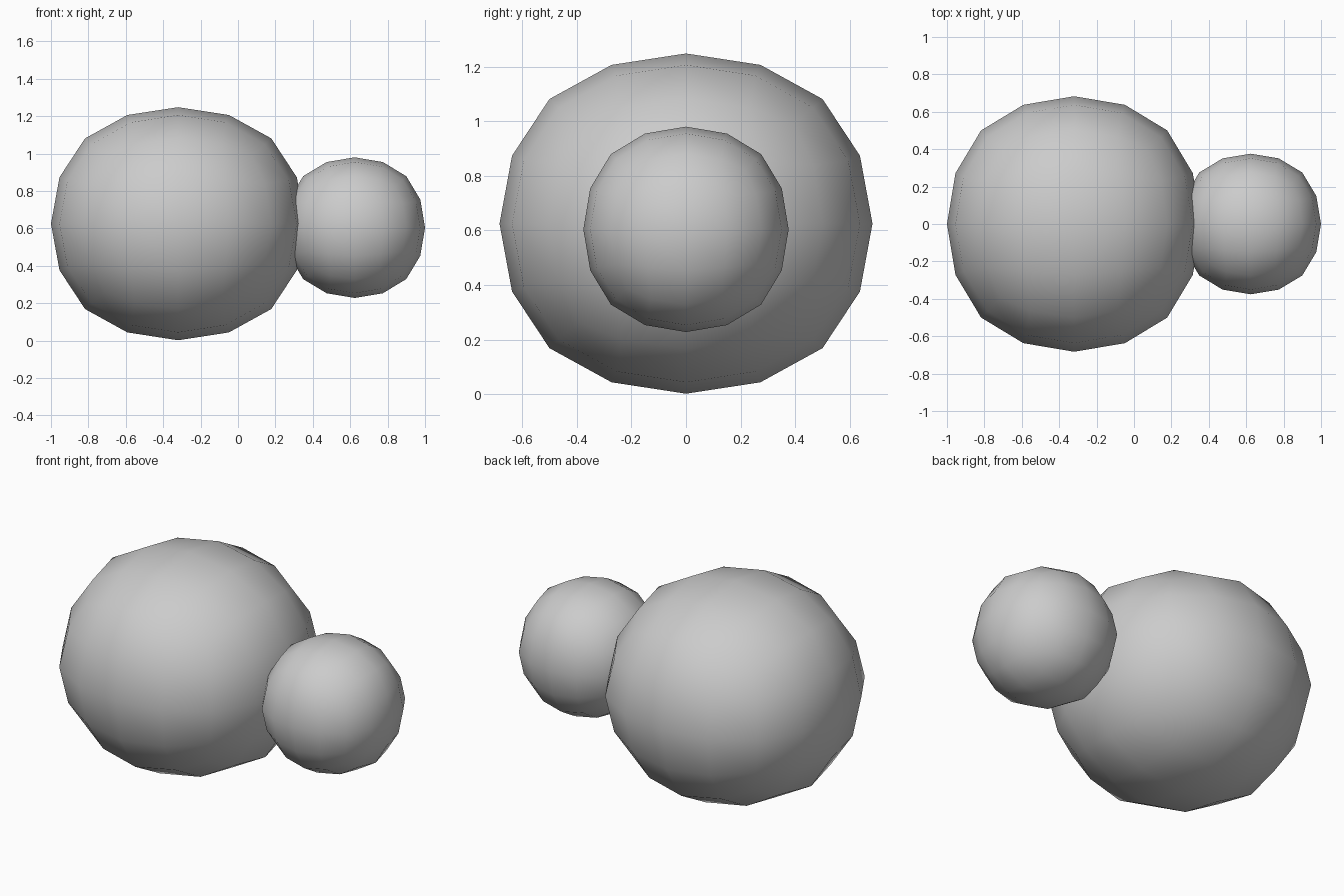
import bpy

if "Cube" in bpy.data.objects:
    bpy.data.objects.remove(bpy.data.objects["Cube"])


def rounded_ball(name, centre, radii):
    """Cube subdivided twice into a low-poly quad ball with the given radii."""
    bpy.ops.mesh.primitive_cube_add(size=2, location=centre)
    ball = bpy.context.object
    ball.name = name
    axis_reach = 0.87847  # axis radius of a unit cube after two subdivisions
    ball.scale = [r / axis_reach for r in radii]
    sub = ball.modifiers.new("round", 'SUBSURF')
    sub.levels = sub.render_levels = 2
    sub.use_limit_surface = False
    bpy.ops.object.modifier_apply(modifier=sub.name)
    bpy.ops.object.transform_apply(location=False, rotation=False, scale=True)
    bpy.ops.object.shade_smooth()
    return ball


# Large, slightly flattened ball
rounded_ball("large_ball", (-0.32, 0, 0.625), (0.68, 0.683, 0.623))

# Small ball pushed into its right side
rounded_ball("small_ball", (0.624, 0, 0.604), (0.376, 0.376, 0.376))
